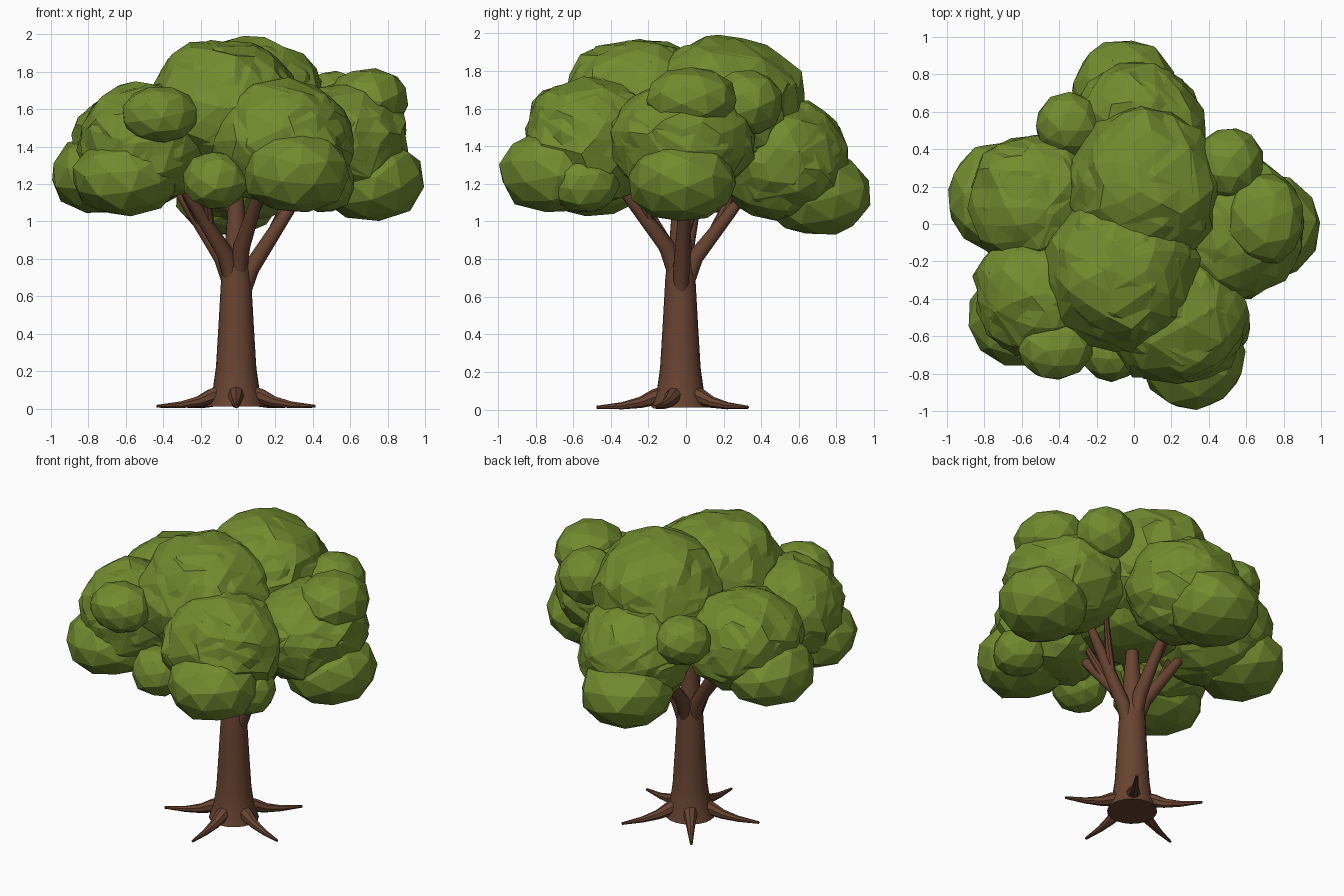
import bpy, bmesh, math, random
from mathutils import Vector, Matrix, noise

if "Cube" in bpy.data.objects:
    bpy.data.objects.remove(bpy.data.objects["Cube"])

random.seed(4)


def material(name, rgb):
    m = bpy.data.materials.new(name)
    m.diffuse_color = (*rgb, 1)
    m.use_nodes = True
    m.node_tree.nodes["Principled BSDF"].inputs["Base Color"].default_value = m.diffuse_color
    return m


LEAF = material("leaf green", (0.165, 0.262, 0.028))
BARK = material("bark brown", (0.138, 0.057, 0.030))
AXIS = Vector((-0.01, -0.03, 0))      # the trunk stands slightly off centre


def add_object(name, bm, mat, smooth=False):
    bmesh.ops.recalc_face_normals(bm, faces=bm.faces)
    me = bpy.data.meshes.new(name)
    bm.to_mesh(me)
    bm.free()
    me.materials.append(mat)
    ob = bpy.data.objects.new(name, me)
    bpy.context.collection.objects.link(ob)
    if smooth:
        bpy.context.view_layer.objects.active = ob
        ob.select_set(True)
        bpy.ops.object.shade_smooth_by_angle(angle=math.radians(40))
        ob.select_set(False)
    return ob


def tube(bm, points, radii, sides=10, flat=False):
    """Skin rings along a path; flat keeps every ring horizontal."""
    pts = [Vector(p) for p in points]
    rings = []
    for i, p in enumerate(pts):
        d = pts[min(i + 1, len(pts) - 1)] - pts[max(i - 1, 0)]
        q = Matrix.Identity(3) if flat else Vector((0, 0, 1)).rotation_difference(d).to_matrix()
        rings.append([bm.verts.new(p + q @ Vector((math.cos(a), math.sin(a), 0)) * radii[i])
                      for a in (2 * math.pi * k / sides for k in range(sides))])
    for a, b in zip(rings, rings[1:]):
        for k in range(sides):
            n = (k + 1) % sides
            bm.faces.new((a[k], a[n], b[n], b[k]))
    bm.faces.new(rings[0][::-1])
    bm.faces.new(rings[-1])


# Trunk with flared foot and leader
bm = bmesh.new()
tube(bm, [AXIS + Vector((0, 0, z)) for z in (0.01, 0.10, 0.22, 0.45, 0.70, 0.85, 1.2)],
     [0.155, 0.125, 0.108, 0.094, 0.080, 0.062, 0.034], 20, True)
add_object("trunk", bm, BARK, True)

# Five surface roots
bm = bmesh.new()
for k in range(5):
    a = math.radians(-90 + 72 * k)
    c, s = math.cos(a), math.sin(a)
    path = [(0.06, 0.085), (0.14, 0.065), (0.21, 0.038), (0.31, 0.02), (0.445, 0.012)]
    tube(bm, [AXIS + Vector((c * r, s * r, z)) for r, z in path], [0.05, 0.042, 0.03, 0.019, 0.008], 8)
for v in bm.verts:
    v.co.z = max(v.co.z, 0)
add_object("roots", bm, BARK, True)

# Main branches rising into each lobe, each with a side twig
bm = bmesh.new()
for x, y, z, z0 in [(0.27, -0.01, 1.06, 0.60), (0.0, 0.23, 1.04, 0.66), (0.10, -0.29, 1.11, 0.72),
                    (-0.24, -0.24, 1.10, 0.68), (-0.28, 0.05, 1.11, 0.66)]:
    mid = Vector((x, y, z))
    out = (mid - AXIS) * Vector((1, 1, 0))
    out.normalize()
    start = AXIS + out * 0.03 + Vector((0, 0, z0))
    knee = AXIS + out * 0.08 + Vector((0, 0, z0 + 0.15))
    tip = mid + (mid - knee) * 0.4
    tube(bm, [start, knee, mid, tip], [0.042, 0.045, 0.033, 0.025])
    side = Vector((-out.y, out.x, 0))
    fork = knee.lerp(mid, 0.45)
    tube(bm, [fork, fork + out * 0.08 + side * 0.05 + Vector((0, 0, 0.17)),
              fork + out * 0.15 + side * 0.10 + Vector((0, 0, 0.33))], [0.028, 0.023, 0.016], 8)
add_object("branches", bm, BARK, True)


def foliage(name, blobs, layers=1):
    """Lumpy low-poly clumps; extra layers overlap slightly shifted copies."""
    bm = bmesh.new()
    for x, y, z, rx, ry, rz in blobs:
        for layer in range(layers):
            spin = Matrix.Rotation(random.uniform(0, 6.28), 3, 'Z') @ Matrix.Rotation(random.uniform(0, 6.28), 3, 'X')
            made = bmesh.ops.create_icosphere(bm, subdivisions=2 if layer == 0 else 3, radius=1)
            seed = Vector((x * 9, y * 9, z * 9 + layer * 5))
            amount = 0.06 if layer == 0 else 0.13
            for v in made["verts"]:
                p = spin @ v.co
                p *= 1.035 - 0.025 * layer + amount * noise.noise(p * (1.6 + layer) + seed)
                # slightly fuller than an ellipsoid
                p *= 1 + 0.05 * (1 - (p.normalized().z ** 4 + (1 - p.normalized().z ** 2) ** 2))
                v.co = Vector((x + p.x * rx, y + p.y * ry, z + p.z * rz))
    return add_object(name, bm, LEAF)


# Crown: two top domes and five surrounding lobes
foliage("crown_lobes", [
    (0.06, 0.19, 1.60, 0.40, 0.43, 0.37),
    (-0.07, -0.25, 1.60, 0.41, 0.42, 0.36),
    (0.54, -0.02, 1.43, 0.36, 0.38, 0.30),
    (0.02, 0.51, 1.33, 0.35, 0.35, 0.32),
    (-0.52, 0.12, 1.40, 0.36, 0.36, 0.31),
    (-0.50, -0.38, 1.42, 0.35, 0.34, 0.31),
    (0.23, -0.50, 1.43, 0.37, 0.35, 0.33)], 2)

# Crown core closing the underside
foliage("crown_core", [(0.0, -0.02, 1.35, 0.36, 0.36, 0.21)])

# Drooping clump under each lobe
foliage("lower_clumps", [
    (0.71, -0.02, 1.22, 0.28, 0.28, 0.215),
    (-0.05, 0.70, 1.145, 0.28, 0.285, 0.215),
    (-0.725, 0.14, 1.25, 0.27, 0.29, 0.205),
    (-0.60, -0.49, 1.235, 0.28, 0.27, 0.205),
    (0.31, -0.70, 1.265, 0.28, 0.29, 0.215)])

# Small accent clumps
foliage("small_clumps", [
    (0.70, 0.03, 1.65, 0.21, 0.24, 0.165),
    (0.51, 0.32, 1.63, 0.18, 0.19, 0.17),
    (-0.35, 0.53, 1.50, 0.17, 0.17, 0.15),
    (-0.42, -0.66, 1.57, 0.20, 0.17, 0.15),
    (-0.12, -0.67, 1.22, 0.17, 0.17, 0.15),
    (0.46, -0.54, 1.20, 0.16, 0.18, 0.15)])
